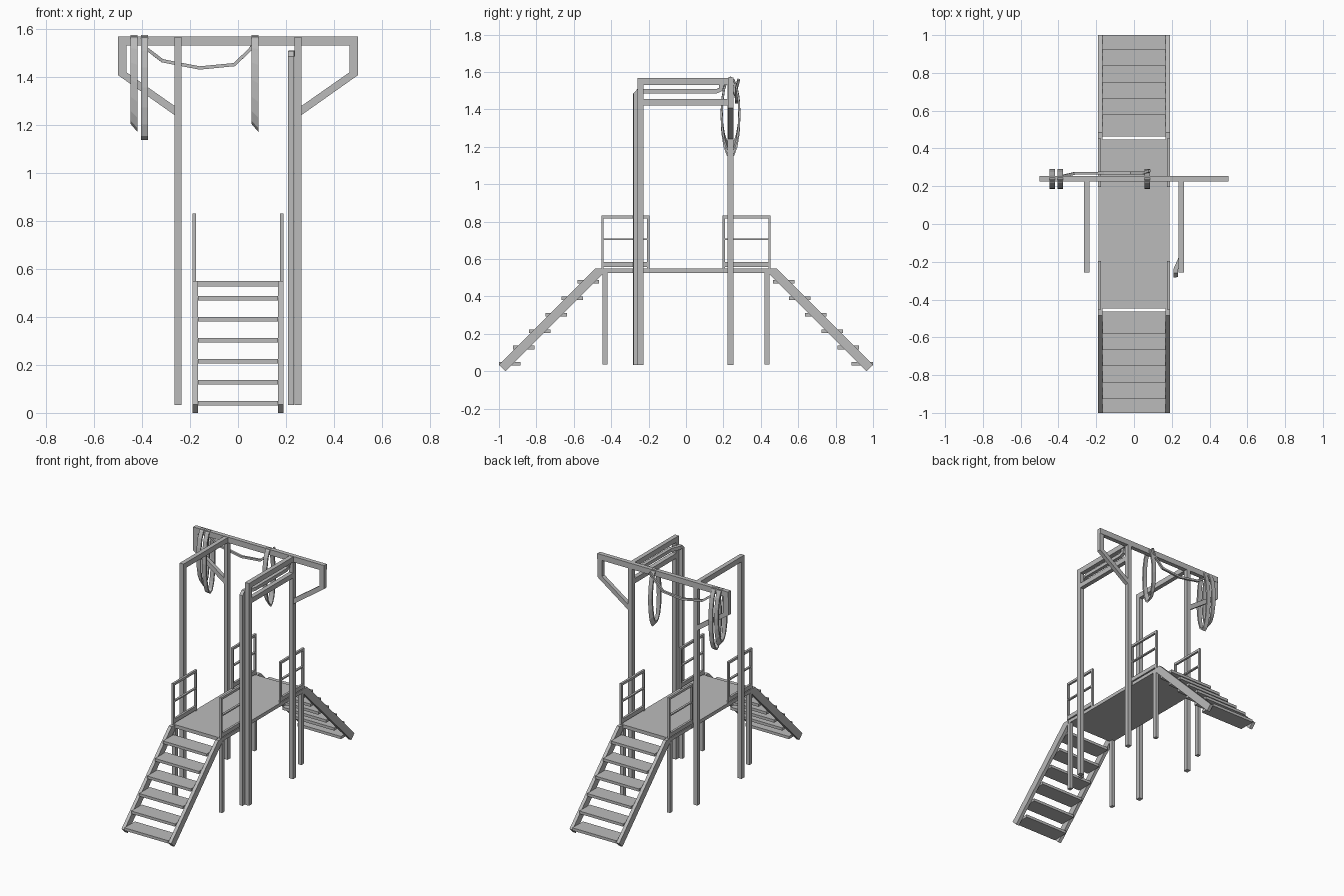
import bpy, bmesh, math
from mathutils import Vector

cube = bpy.data.objects.get("Cube")
if cube:
    bpy.data.objects.remove(cube, do_unlink=True)

steel = bpy.data.materials.new("steel grey")
steel.use_nodes = True
GREY = (0.5, 0.5, 0.5, 1)
steel.diffuse_color = GREY
steel.node_tree.nodes["Principled BSDF"].inputs["Base Color"].default_value = GREY


def finish(name, bm):
    bmesh.ops.recalc_face_normals(bm, faces=bm.faces)
    mesh = bpy.data.meshes.new(name)
    bm.to_mesh(mesh)
    bm.free()
    mesh.materials.append(steel)
    ob = bpy.data.objects.new(name, mesh)
    bpy.context.collection.objects.link(ob)
    return ob


def box(name, x, y, z):
    """Box from three (low, high) ranges."""
    bm = bmesh.new()
    bmesh.ops.create_cube(bm, size=1)
    for v in bm.verts:
        v.co = [(a + b) / 2 + c * (b - a) for (a, b), c in zip((x, y, z), v.co)]
    return finish(name, bm)


def prism(name, outline, place, lo, hi):
    """Extrude a 2D outline between two depths; place maps (u, v, depth) to a point."""
    bm = bmesh.new()
    rings = [[bm.verts.new(place(u, v, d)) for u, v in outline] for d in (lo, hi)]
    for ring in rings:
        bm.faces.new(ring)
    n = len(outline)
    for i in range(n):
        j = (i + 1) % n
        bm.faces.new((rings[0][i], rings[0][j], rings[1][j], rings[1][i]))
    return finish(name, bm)


def tube(name, path, width, side):
    """Square tube along a path; side is a rough sideways direction."""
    bm = bmesh.new()
    pts = [Vector(p) for p in path]
    rings = []
    for i, p in enumerate(pts):
        t = (pts[min(i + 1, len(pts) - 1)] - pts[max(i - 1, 0)]).normalized()
        s = Vector(side)
        s = (s - t * s.dot(t)).normalized() * width / 2
        u = t.cross(s)
        rings.append([bm.verts.new(p + q) for q in (s + u, s - u, -s - u, u - s)])
    for a, b in zip(rings, rings[1:]):
        for i in range(4):
            j = (i + 1) % 4
            bm.faces.new((a[i], a[j], b[j], b[i]))
    bm.faces.new(rings[0])
    bm.faces.new(rings[-1])
    return finish(name, bm)


def span(s, a, b):
    """Range mirrored to the given side."""
    return (min(s * a, s * b), max(s * a, s * b))


def sling(name, x, bottom, slant):
    """Lens-shaped hanging strap loop, its lower end slanted across the width."""
    bm = bmesh.new()
    n, top, y0 = 16, 1.576, 0.238
    rings = []
    for i in range(n):
        a = 2 * math.pi * i / n
        down = (1 - math.cos(a)) / 2
        w = math.sin(a)
        ring = []
        for dx, inset in ((-1, 0), (1, 0), (1, 1), (-1, 1)):
            half = 0.053 - 0.011 * inset
            z = top - down * (top - bottom)
            z += inset * 0.011 * (2 * down - 1)
            z += slant * (1 - dx) / 2 * down
            ring.append(bm.verts.new((x + dx * 0.015, y0 + half * w, z)))
        rings.append(ring)
    for i in range(n):
        a, b = rings[i], rings[(i + 1) % n]
        for k in range(4):
            m = (k + 1) % 4
            bm.faces.new((a[k], a[m], b[m], b[k]))
    return finish(name, bm)


# Walkway deck
box("deck", (-0.188, 0.188), (-0.447, 0.447), (0.526, 0.55))

# Stairs at both ends
stringer = [(1.0, 0.035), (0.965, 0), (0.447, 0.518), (0.447, 0.55), (0.485, 0.55)]
for end, where in ((-1, "front"), (1, "back")):
    for s, hand in ((1, "left"), (-1, "right")):
        prism(f"{where}_{hand}_stringer", stringer,
              lambda u, v, d: (d, end * u, v), *span(s, 0.167, 0.19))
    for i in range(6):
        outer = 1.0 if i == 0 else 1.012 - 0.0865 * i
        z = 0.03 + 0.0878 * i
        box(f"{where}_step_{i + 1}", (-0.167, 0.167),
            span(end, outer - 0.115, outer), (z, z + 0.019))

    # Deck legs and corner railings
    for s, hand in ((1, "left"), (-1, "right")):
        tag = f"{where}_{hand}"
        box(f"{tag}_leg", span(s, 0.166, 0.19), span(end, 0.42, 0.447), (0.035, 0.526))
        rail_x = span(s, 0.175, 0.19)
        for part, y in (("outer", 0.44), ("inner", 0.195)):
            box(f"{tag}_{part}_rail_post", rail_x, span(end, y, y + 0.013), (0.526, 0.825))
        for part, z in (("toe_board", (0.557, 0.585)), ("middle_rail", (0.701, 0.71)),
                        ("hand_rail", (0.816, 0.832))):
            box(f"{tag}_{part}", rail_x, span(end, 0.195, 0.453), z)

# Gantry posts, side beams and cross beam
for s, hand in ((1, "left"), (-1, "right")):
    gx = span(s, 0.235, 0.265)
    box(f"{hand}_back_post", gx, (0.223, 0.255), (0.033, 1.568))
    box(f"{hand}_front_post", gx, (-0.258, -0.227), (0.033, 1.568))
    box(f"{hand}_side_beam", gx, (-0.227, 0.223), (1.532, 1.568))

    # Hanging end and diagonal brace
    brace = [(0.5, 1.532), (0.5, 1.408), (0.265, 1.242), (0.265, 1.28),
             (0.465, 1.42), (0.465, 1.532)]
    prism(f"{hand}_brace", [(s * u, v) for u, v in brace],
          lambda u, v, d: (u, d, v), 0.225, 0.253)
box("cross_beam", (-0.5, 0.5), (0.225, 0.255), (1.531, 1.57))
box("lower_side_beam", (0.235, 0.265), (-0.227, 0.223), (1.422, 1.456))

# Cable conduit up the front left post and along the side beam
tube("conduit", [(0.221, -0.27, 0.033), (0.221, -0.27, 1.485), (0.221, -0.255, 1.498),
                 (0.221, -0.24, 1.498), (0.247, -0.18, 1.498), (0.247, 0.165, 1.498),
                 (0.247, 0.185, 1.506), (0.247, 0.193, 1.54)], 0.024, (1, 0.02, 0))

# Slings over the cross beam, and the sagging rope between them
sling("outer_sling", -0.433, 1.17, 0.035)
sling("long_sling", -0.39, 1.137, 0)
sling("inner_sling", 0.071, 1.17, 0.035)
tube("rope", [(-0.39, 0.25, 1.525), (-0.315, 0.268, 1.468), (-0.16, 0.27, 1.438),
              (-0.015, 0.27, 1.452), (0.05, 0.27, 1.515), (0.082, 0.282, 1.56)],
     0.014, (0, 1, 0))
